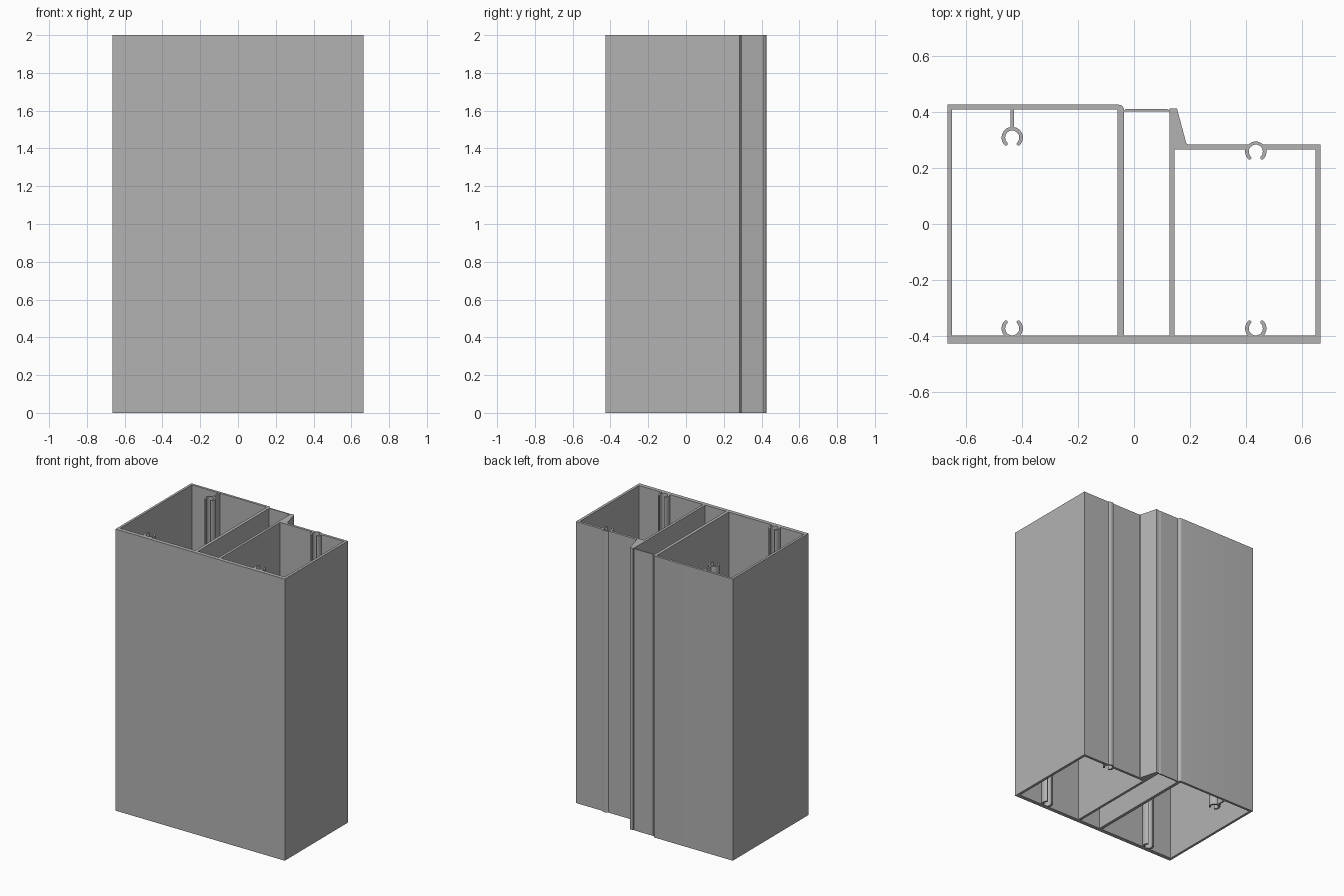
import bpy, bmesh
from math import acos, asin, cos, degrees, radians, sin

cube = bpy.data.objects.get("Cube")
if cube:
    bpy.data.objects.remove(cube, do_unlink=True)

HEIGHT = 2.0
R_OUT, R_IN = 0.038, 0.025            # screw port radii
R_TIP = (R_OUT - R_IN) / 2
R_MID = (R_OUT + R_IN) / 2
TIP = 45                              # angle of the port lips
PORT_X = 0.434

aluminium = bpy.data.materials.new("aluminium_grey")
aluminium.use_nodes = True
grey = (0.45, 0.45, 0.45, 1)
aluminium.diffuse_color = grey
aluminium.node_tree.nodes["Principled BSDF"].inputs["Base Color"].default_value = grey


def arc(cx, cy, r, start, end, steps):
    angles = [radians(start + (end - start) * i / steps) for i in range(steps + 1)]
    return [(cx + r * cos(a), cy + r * sin(a)) for a in angles]


def port(cx, cy, half, side=1):
    """C-shaped screw port; half is the half angle joined to the wall."""
    left = 180 - TIP
    pts = arc(0, 0, R_OUT, 270 - half, left, 10)
    for a, first in ((left, True), (TIP, False)):
        x, y = R_MID * cos(radians(a)), R_MID * sin(radians(a))
        if first:
            pts += arc(x, y, R_TIP, a, a - 180, 6)[1:-1]
            pts += arc(0, 0, R_IN, left, 360 + TIP, 24)
        else:
            pts += arc(x, y, R_TIP, a + 180, a, 6)[1:-1]
    pts += arc(0, 0, R_OUT, TIP, half - 90, 10)
    return [(cx + side * x, cy + side * y) for x, y in pts]


floor = -0.397
floor_half = degrees(acos(R_IN / R_OUT))
stem = 0.006

# Outer outline with the raised rib, sloped fin and thin web
bulge = degrees(asin(0.026 / 0.036))
outer = [(-0.665, -0.425), (0.665, -0.425), (0.665, 0.284)]
outer += arc(PORT_X, 0.258, 0.036, bulge, 180 - bulge, 10)
outer += [(0.192, 0.284), (0.186, 0.289), (0.153, 0.412), (0.127, 0.412),
          (0.127, 0.404), (0.118, 0.41), (-0.028, 0.41), (-0.036, 0.404)]
outer += arc(-0.054, 0.407, 0.018, 0, 90, 6) + [(-0.665, 0.425)]

# Left chamber with a floor port and a port hanging on a stem
left_chamber = [(-0.648, floor)] + port(-PORT_X, -0.372, floor_half)
left_chamber += [(-0.058, floor), (-0.058, 0.408), (-PORT_X + stem, 0.408)]
left_chamber += port(-PORT_X, 0.308, degrees(asin(stem / R_OUT)), -1)
left_chamber += [(-PORT_X - stem, 0.408), (-0.648, 0.408)]

# Right chamber with a floor port and a port set into the back wall
right_chamber = [(0.145, floor)] + port(PORT_X, -0.372, floor_half)
right_chamber += [(0.646, floor), (0.646, 0.266)]
right_chamber += port(PORT_X, 0.258, degrees(acos(0.008 / R_OUT)), -1)
right_chamber += [(0.145, 0.266)]

# Narrow slot between the two chambers
slot = [(-0.036, floor), (0.127, floor), (0.127, 0.401), (-0.036, 0.401)]

# Fill the section and extrude it
bm = bmesh.new()
for loop in (outer, left_chamber, right_chamber, slot):
    verts = [bm.verts.new((x, y, 0)) for x, y in loop]
    for a, b in zip(verts, verts[1:] + verts[:1]):
        bm.edges.new((a, b))
bmesh.ops.triangle_fill(bm, use_beauty=True, edges=bm.edges[:], normal=(0, 0, 1))
top = bmesh.ops.extrude_face_region(bm, geom=bm.faces[:], use_keep_orig=True)["geom"]
bmesh.ops.translate(bm, vec=(0, 0, HEIGHT),
                    verts=[v for v in top if isinstance(v, bmesh.types.BMVert)])
bmesh.ops.recalc_face_normals(bm, faces=bm.faces[:])

mesh = bpy.data.meshes.new("extruded_frame_profile")
bm.to_mesh(mesh)
bm.free()
mesh.materials.append(aluminium)
profile = bpy.data.objects.new("extruded_frame_profile", mesh)
bpy.context.collection.objects.link(profile)
bpy.context.view_layer.objects.active = profile
profile.select_set(True)
bpy.ops.object.shade_smooth_by_angle(angle=radians(30))
